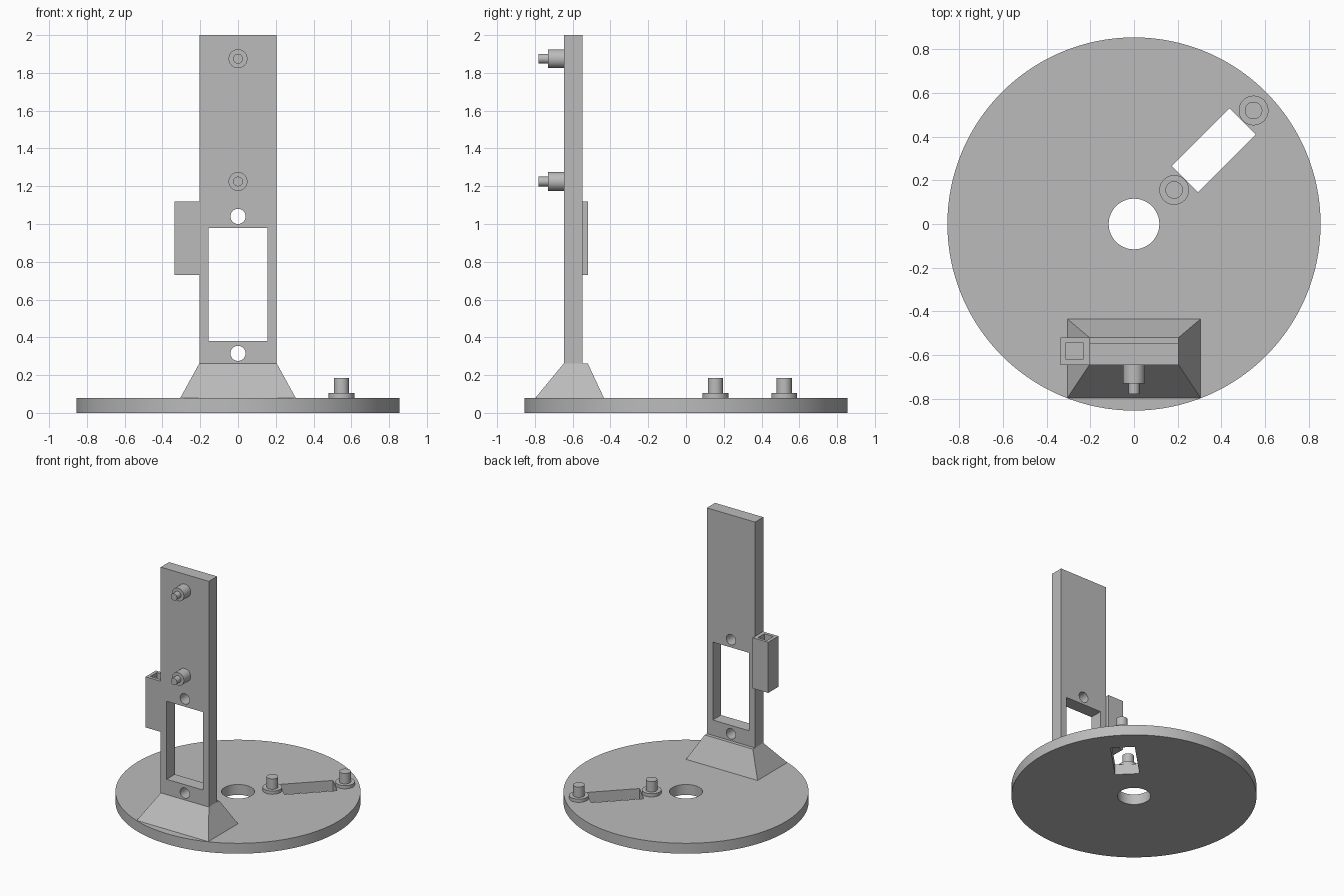
import bpy
import bmesh
from math import radians
from mathutils import Matrix, Vector

cube = bpy.data.objects.get("Cube")
if cube:
    bpy.data.objects.remove(cube, do_unlink=True)

grey = bpy.data.materials.new("plain grey")
grey.use_nodes = True
grey.diffuse_color = (0.5, 0.5, 0.5, 1)
grey.node_tree.nodes["Principled BSDF"].inputs["Base Color"].default_value = (0.5, 0.5, 0.5, 1)


def add_object(name, bm):
    bmesh.ops.recalc_face_normals(bm, faces=bm.faces)
    mesh = bpy.data.meshes.new(name)
    bm.to_mesh(mesh)
    bm.free()
    mesh.materials.append(grey)
    obj = bpy.data.objects.new(name, mesh)
    bpy.context.collection.objects.link(obj)
    return obj


def box(name, low, high, turn=0):
    low, high = Vector(low), Vector(high)
    matrix = (Matrix.Translation((low + high) / 2) @ Matrix.Rotation(radians(turn), 4, "Z")
              @ Matrix.Diagonal((*(high - low), 1)))
    bm = bmesh.new()
    bmesh.ops.create_cube(bm, size=1, matrix=matrix)
    return add_object(name, bm)


def cylinder(name, start, end, radius, sides=48):
    start, end = Vector(start), Vector(end)
    axis = end - start
    matrix = Matrix.Translation((start + end) / 2) @ axis.to_track_quat("Z", "Y").to_matrix().to_4x4()
    bm = bmesh.new()
    bmesh.ops.create_cone(bm, cap_ends=True, segments=sides, radius1=radius, radius2=radius,
                          depth=axis.length, matrix=matrix)
    return add_object(name, bm)


def smooth(obj):
    bpy.ops.object.select_all(action="DESELECT")
    obj.select_set(True)
    bpy.context.view_layer.objects.active = obj
    bpy.ops.object.shade_smooth_by_angle(angle=radians(30))


def cut(obj, cutters):
    # Apply each boolean, then discard its cutter
    bpy.context.view_layer.objects.active = obj
    for cutter in cutters:
        mod = obj.modifiers.new("cut", "BOOLEAN")
        mod.operation = "DIFFERENCE"
        mod.solver = "EXACT"
        mod.object = cutter
        bpy.ops.object.modifier_apply(modifier=mod.name)
        bpy.data.objects.remove(cutter, do_unlink=True)


# Round base with centre hole and diagonal slot
base = cylinder("base_disc", (0, 0, 0), (0, 0, 0.08), 0.855, 128)
slot_x, slot_y = 0.366, 0.338
cut(base, [
    cylinder("centre_cutter", (0, 0, -0.1), (0, 0, 0.2), 0.116, 64),
    box("slot_cutter", (slot_x - 0.187, slot_y - 0.085, -0.1),
        (slot_x + 0.187, slot_y + 0.085, 0.2), 45),
])
smooth(base)

# Flanged pegs at both ends of the slot
for name, side in (("inner", -1), ("outer", 1)):
    x, y = slot_x + side * 0.182, slot_y + side * 0.182
    smooth(cylinder(name + "_peg_flange", (x, y, 0.075), (x, y, 0.105), 0.068))
    smooth(cylinder(name + "_peg", (x, y, 0.1), (x, y, 0.185), 0.04))

# Tapered foot
bm = bmesh.new()
rings = []
for half, front, back, z in ((0.305, -0.797, -0.435, 0.08), (0.205, -0.647, -0.52, 0.262)):
    rings.append([bm.verts.new(p) for p in
                  ((-half, front, z), (half, front, z), (half, back, z), (-half, back, z))])
bottom, top = rings
bm.faces.new(bottom)
bm.faces.new(top)
for i in range(4):
    j = (i + 1) % 4
    bm.faces.new((bottom[i], bottom[j], top[j], top[i]))
add_object("tapered_foot", bm)

# Upright with a window and two screw holes
upright = box("upright", (-0.205, -0.647, 0.24), (0.205, -0.547, 2))
cut(upright, [box("window_cutter", (-0.155, -1, 0.38), (0.155, 0, 0.98))] +
    [cylinder("screw_cutter", (0, -1, z), (0, 0, z), 0.04) for z in (0.315, 1.04)])
smooth(upright)

# Stepped pins on the front of the upright
for name, z in (("lower", 1.225), ("upper", 1.875)):
    smooth(cylinder(name + "_pin_collar", (0, -0.64, z), (0, -0.73, z), 0.05))
    smooth(cylinder(name + "_pin_tip", (0, -0.72, z), (0, -0.78, z), 0.026))

# Square side socket, open at the top
socket = box("side_socket", (-0.336, -0.645, 0.73), (-0.204, -0.52, 1.12))
cut(socket, [box("socket_cutter", (-0.311, -0.62, 0.755), (-0.233, -0.542, 1.3))])
